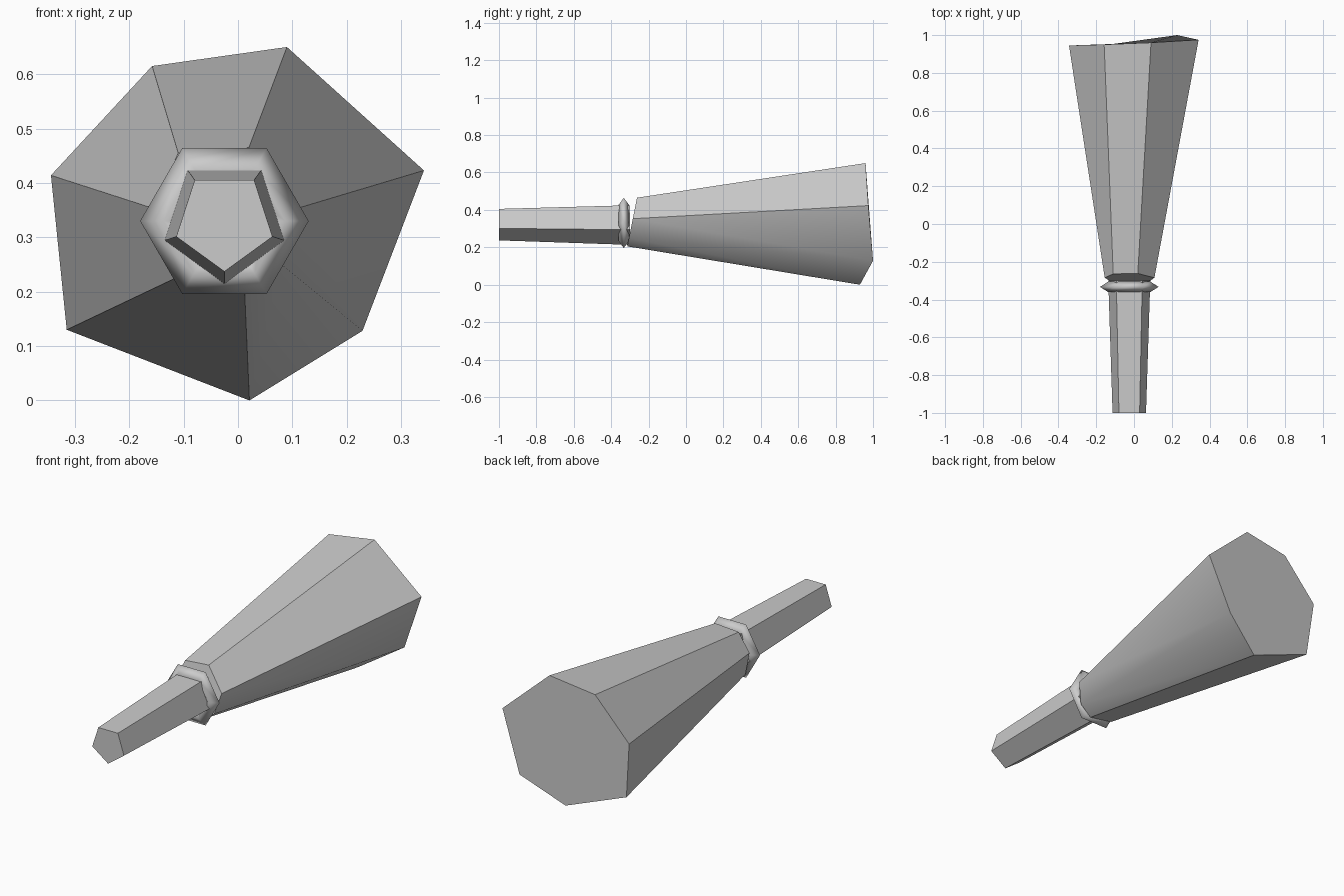
import bpy, bmesh, math

if "Cube" in bpy.data.objects:
    bpy.data.objects.remove(bpy.data.objects["Cube"])

CX, CZ = -0.025, 0.33          # axis of the grip and collar

grey = bpy.data.materials.new("plain grey")
grey.diffuse_color = (0.6, 0.6, 0.6, 1)
grey.use_nodes = True
grey.node_tree.nodes["Principled BSDF"].inputs["Base Color"].default_value = grey.diffuse_color


def loft(name, rings, closed=False, smooth=()):
    """Bridge equal rings of points; cap the ends unless the loop closes."""
    bm = bmesh.new()
    loops = [[bm.verts.new(p) for p in ring] for ring in rings]
    n = len(loops[0])
    pairs = list(zip(loops, loops[1:]))
    if closed:
        pairs.append((loops[-1], loops[0]))
    for a, b in pairs:
        for i in range(n):
            j = (i + 1) % n
            f = bm.faces.new((a[i], a[j], b[j], b[i]))
            f.smooth = i in smooth
    if not closed:
        bm.faces.new(loops[0])
        bm.faces.new(loops[-1])
    bmesh.ops.recalc_face_normals(bm, faces=bm.faces[:])
    mesh = bpy.data.meshes.new(name)
    bm.to_mesh(mesh)
    bm.free()
    mesh.materials.append(grey)
    ob = bpy.data.objects.new(name, mesh)
    bpy.context.collection.objects.link(ob)
    return ob


def polygon(n, r, y, start):
    return [(CX + r * math.cos(start + math.tau * i / n), y,
             CZ + r * math.sin(start + math.tau * i / n)) for i in range(n)]


# Grip: tapered five-sided bar, point down
down = -math.pi / 2
loft("grip", [polygon(5, 0.093, -1.0, down), polygon(5, 0.117, -0.3, down)])

# Collar: six-sided ring with a diamond section
section = [(0.155, -0.333), (0.112, -0.36), (0.068, -0.333), (0.112, -0.305)]
loft("collar", [polygon(6, r, y, 0) for r, y in section], True, range(6))

# Head: irregular seven-sided flare with a tilted narrow end
narrow = [(-0.11, 0.455), (0.02, 0.465), (0.108, 0.353), (0.08, 0.25),
          (0.012, 0.205), (-0.115, 0.225), (-0.155, 0.353)]
wide = [(-0.158, 0.95, 0.615), (0.09, 0.96, 0.65), (0.342, 0.975, 0.423),
        (0.229, 1.0, 0.128), (0.021, 0.93, 0.0), (-0.315, 0.925, 0.13),
        (-0.344, 0.945, 0.414)]
loft("flared_head",
     [[(x, -0.262 - 0.2 * (0.465 - z), z) for x, z in narrow], wide],
     smooth=(2, 3))
